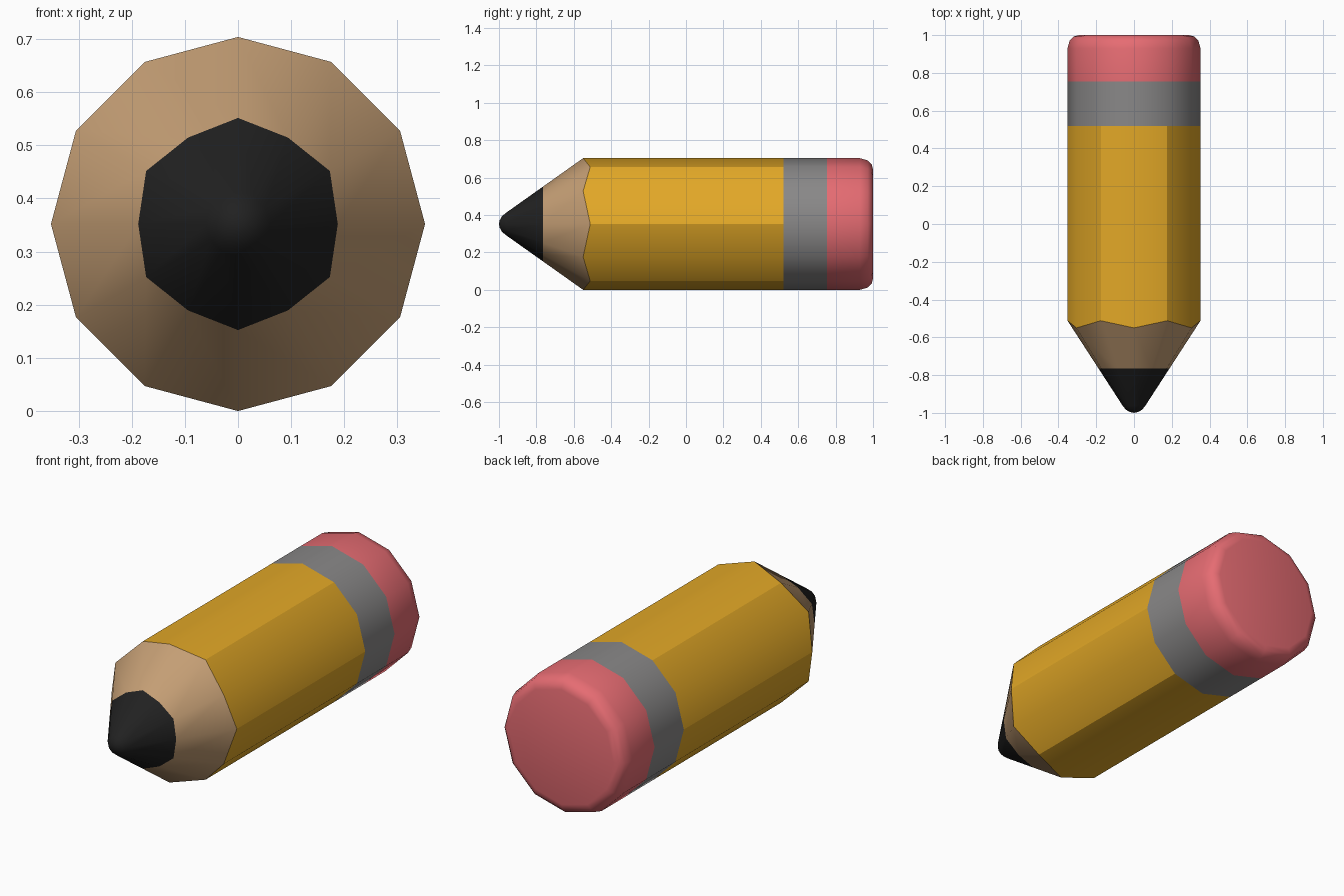
import bpy, bmesh, math

if "Cube" in bpy.data.objects:
    bpy.data.objects.remove(bpy.data.objects["Cube"])

SIDES, R = 12, 0.352


def material(name, rgb):
    m = bpy.data.materials.new(name)
    m.diffuse_color = (*rgb, 1)
    m.use_nodes = True
    m.node_tree.nodes["Principled BSDF"].inputs["Base Color"].default_value = m.diffuse_color
    return m


def turned(name, rings, mat, hex_edges=False):
    """Twelve-sided skin along y. Each ring is a function k -> (y, radius), or a float y for a pole."""
    bm = bmesh.new()
    rows = []
    for ring in rings:
        if isinstance(ring, float):
            rows.append([bm.verts.new((0, ring, R))])
            continue
        row = []
        for k in range(SIDES):
            y, r = ring(k)
            a = math.tau * k / SIDES
            row.append(bm.verts.new((r * math.cos(a), y, R + r * math.sin(a))))
        rows.append(row)
    for a, b in zip(rows, rows[1:]):
        for k in range(SIDES):
            n = (k + 1) % SIDES
            if len(a) == 1:
                vs = (a[0], b[k], b[n])
            elif len(b) == 1:
                vs = (a[k], b[0], a[n])
            else:
                vs = (a[k], b[k], b[n], a[n])
            bm.faces.new(vs).smooth = True
        if hex_edges:
            for k in range(0, SIDES, 2):
                bm.edges.get((a[k], b[k])).smooth = False
    mesh = bpy.data.meshes.new(name)
    bm.to_mesh(mesh)
    bm.free()
    mesh.materials.append(mat)
    ob = bpy.data.objects.new(name, mesh)
    bpy.context.collection.objects.link(ob)


def flat(y, r=R):
    return lambda k: (y, r)


# Scalloped edge where the paint meets the sharpened wood
def scallop(k):
    return (-0.55 if k % 2 else -0.512, R)


# Ring where the lead meets the wood, on the line from scallop to tip
TIP_Y, TIP_R, LEAD_Y = -0.962, 0.060, -0.765


def lead_ring(k):
    y0, r0 = scallop(k)
    t = (LEAD_Y - TIP_Y) / (y0 - TIP_Y)
    return (LEAD_Y, TIP_R + (r0 - TIP_R) * t)


turned("lead_tip", [-1.0, flat(-0.996, 0.02), flat(-0.984, 0.042), flat(TIP_Y, TIP_R), lead_ring],
       material("lead black", (0.015, 0.015, 0.015)))
turned("sharpened_wood", [lead_ring, scallop], material("bare wood", (0.55, 0.34, 0.175)))
turned("painted_body", [scallop, flat(0.52)], material("yellow paint", (0.76, 0.39, 0.02)), True)
turned("metal_band", [flat(0.52), flat(0.755)], material("grey metal", (0.25, 0.245, 0.245)))
turned("eraser", [flat(0.755), flat(0.93), flat(0.972, 0.340), flat(0.993, 0.319), flat(1.0, 0.292), 1.0],
       material("pink rubber", (0.79, 0.15, 0.17)))
